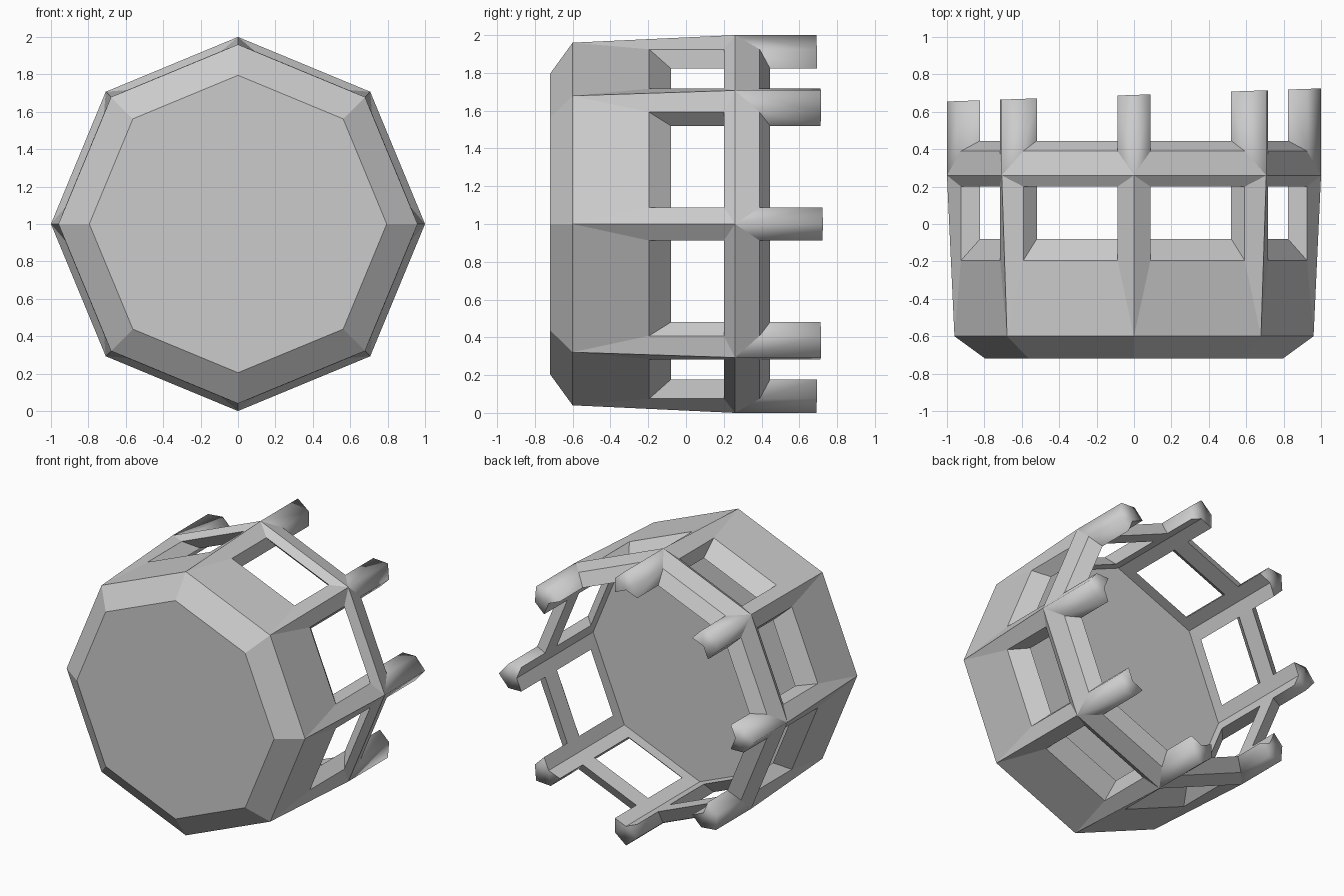
import bpy, bmesh, math

if "Cube" in bpy.data.objects:
    bpy.data.objects.remove(bpy.data.objects["Cube"])

N = 8
bm = bmesh.new()


def point(k, t, r, y):
    """Vertex near octagon corner k: t along the tangent, r along the radius."""
    a = math.tau * k / N
    c, s = math.cos(a), math.sin(a)
    x, z = r * c - t * s, 1 + r * s + t * c
    if y is None:                      # prong tips lie on a slightly tilted plane
        y = 0.69 + 0.035 * x
    return bm.verts.new((x, y, z))


def face(*verts, smooth=False):
    bm.faces.new(verts).smooth = smooth


# Points on each corner's centre line, and on both flanks of its post
CENTRE = {"front": (0.795, -0.72), "base": (0.96, -0.60), "ridge": (1.0, 0.26),
          "tip": (1.0, None), "floor": (0.86, -0.16), "tip_in": (0.86, None)}
FLANK = {"o1": (0.925, -0.195), "o2": (0.925, 0.20), "o3": (0.925, 0.39),
         "i1": (0.823, -0.08), "i2": (0.823, 0.31), "i3": (0.823, 0.445),
         "to": (0.925, None), "ti": (0.823, None)}
W = 0.088
posts = []
for k in range(N):
    p = {n: point(k, 0, *v) for n, v in CENTRE.items()}
    for side in (-1, 1):
        p[side] = {n: point(k, side * W, *v) for n, v in FLANK.items()}
    posts.append(p)

# Panels, window frames, inner wall and ring between neighbouring posts
for k in range(N):
    p, q = posts[k], posts[(k + 1) % N]
    a, b = p[1], q[-1]
    face(p["front"], q["front"], q["base"], p["base"])
    face(p["base"], q["base"], b["o1"], a["o1"])
    face(p["floor"], q["floor"], b["i1"], a["i1"])
    for o in ("o2", "o3"):
        face(p["ridge"], q["ridge"], b[o], a[o])
    for o, i in (("o1", "i1"), ("o2", "i2"), ("o3", "i3")):
        face(a[o], b[o], b[i], a[i])
    face(a["i2"], b["i2"], b["i3"], a["i3"])

# Posts with softly shaded prongs
for p in posts:
    for side in (-1, 1):
        f = p[side]
        face(p["base"], p["ridge"], f["o2"], f["o1"])
        face(f["o1"], f["o2"], f["i2"], f["i1"])
        face(p["ridge"], f["o3"], f["to"], p["tip"], smooth=True)
        face(f["o3"], f["i3"], f["ti"], f["to"], smooth=True)
        face(p["floor"], f["i1"], f["i2"], f["i3"], f["ti"], p["tip_in"])
    l, r = p[-1], p[1]
    face(p["tip"], r["to"], r["ti"], p["tip_in"], l["ti"], l["to"], smooth=True)

# Front plate and inner floor
face(*[p["front"] for p in posts])
face(*[p["floor"] for p in posts])

bmesh.ops.recalc_face_normals(bm, faces=bm.faces)
mesh = bpy.data.meshes.new("pronged_octagonal_cup")
bm.to_mesh(mesh)
bm.free()
cup = bpy.data.objects.new("pronged_octagonal_cup", mesh)
bpy.context.collection.objects.link(cup)
